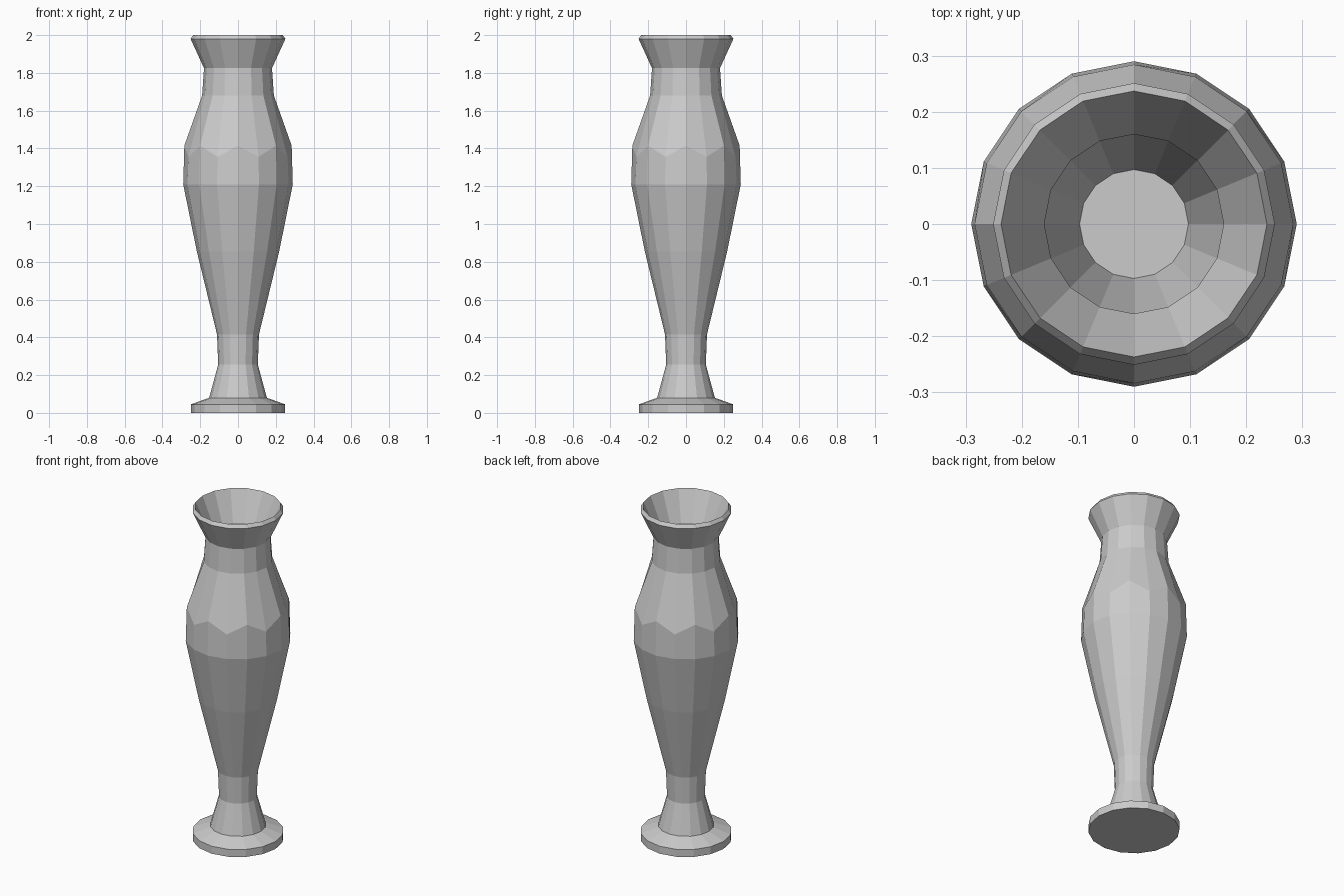
import bpy, bmesh, math

if "Cube" in bpy.data.objects:
    bpy.data.objects.remove(bpy.data.objects["Cube"])

SIDES = 16

# Outer wall from the foot up, over the rim, then down the inside: (radius, height)
outer = [(0.25, 0), (0.25, 0.045), (0.153, 0.08), (0.105, 0.255), (0.111, 0.415),
         (0.218, 0.855), (0.29, 1.21), (0.284, 1.415), (0.19, 1.68), (0.18, 1.825),
         (0.251, 1.98), (0.237, 2.0)]
inner = [(0.16, 1.825), (0.17, 1.68), (0.265, 1.40), (0.27, 1.21), (0.2, 0.855), (0.097, 0.415)]
ZIGZAG = 7      # shoulder ring with every second corner lowered


def lathe(name, profile):
    bm = bmesh.new()
    rings = []
    for k, (r, z) in enumerate(profile):
        ring = []
        for i in range(SIDES):
            a = 2 * math.pi * i / SIDES
            drop = 0.06 if k == ZIGZAG and i % 2 else 0
            ring.append(bm.verts.new((r * math.cos(a), r * math.sin(a), z - drop)))
        rings.append(ring)
    for lo, hi in zip(rings, rings[1:]):
        for i in range(SIDES):
            j = (i + 1) % SIDES
            bm.faces.new((lo[i], lo[j], hi[j], hi[i]))
    # Underside of the foot and floor of the hollow
    bm.faces.new(rings[0][::-1])
    bm.faces.new(rings[-1])
    # Split the shoulder facets cleanly
    bmesh.ops.recalc_face_normals(bm, faces=bm.faces)
    mesh = bpy.data.meshes.new(name)
    bm.to_mesh(mesh)
    bm.free()
    obj = bpy.data.objects.new(name, mesh)
    bpy.context.collection.objects.link(obj)
    return obj


lathe("vase", outer + inner)
